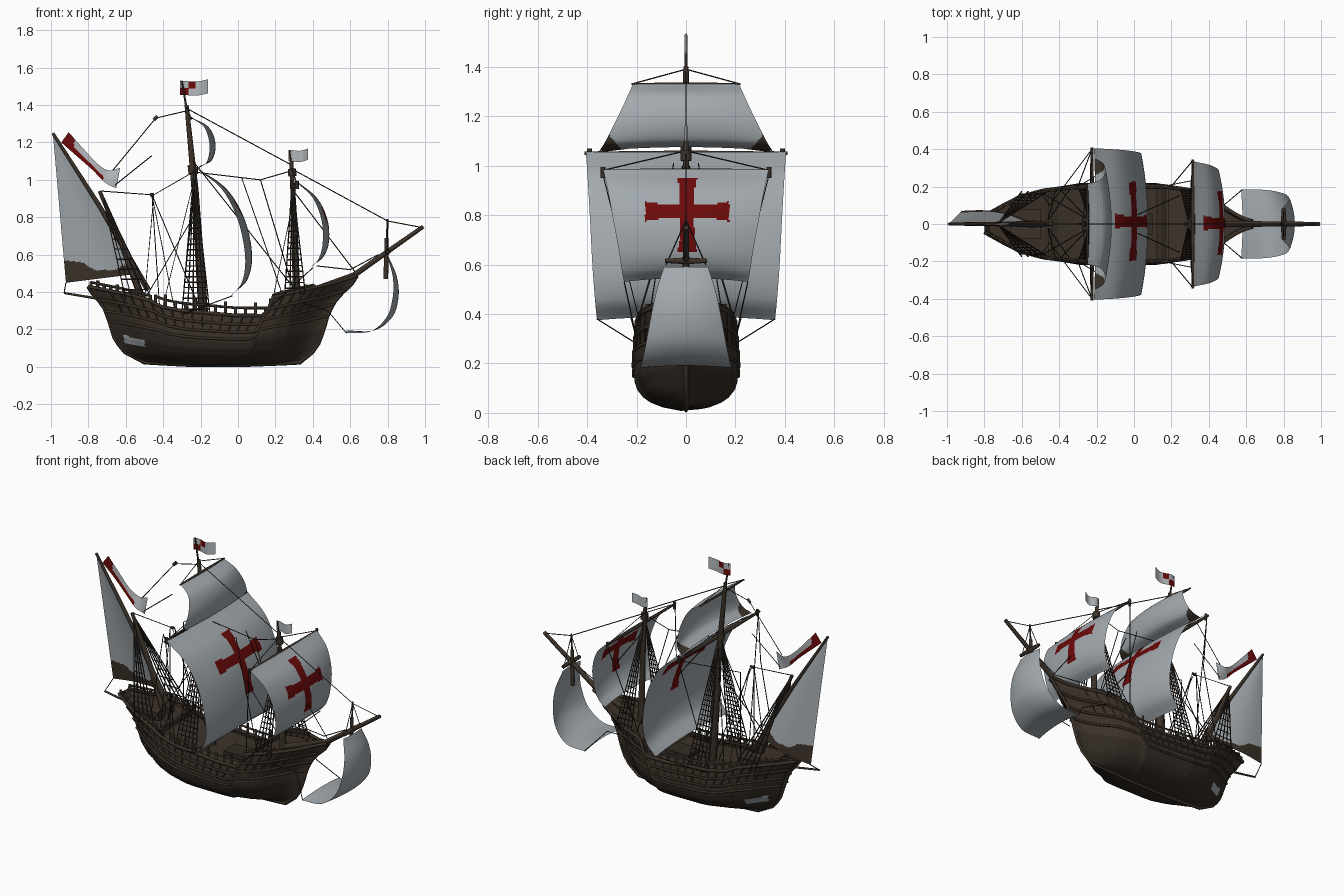
import bpy, bmesh, math
from mathutils import Vector as V

if "Cube" in bpy.data.objects:
    bpy.data.objects.remove(bpy.data.objects["Cube"])

def material(name, rgb):
    m = bpy.data.materials.new(name)
    m.use_nodes = True
    m.diffuse_color = (*rgb, 1)
    b = m.node_tree.nodes["Principled BSDF"]
    b.inputs["Base Color"].default_value = (*rgb, 1)
    b.inputs["Roughness"].default_value = 0.9
    return m

WOOD = material("weathered wood", (0.045, 0.032, 0.022))
DARK = material("tarred wood", (0.032, 0.024, 0.017))
ROPE = material("dark rope", (0.028, 0.023, 0.018))
SAIL = material("pale canvas", (0.36, 0.395, 0.42))
FLAG = material("flag white", (0.45, 0.48, 0.5))
RED = material("deep red", (0.15, 0.003, 0.003))

# ---------- helpers ----------
def lin(pts, x):
    """Piecewise linear lookup."""
    for (a, p), (b, q) in zip(pts, pts[1:]):
        if x <= b:
            t = max(0, (x - a) / (b - a))
            return p + (q - p) * t
    return pts[-1][1]

def spline(rows, t):
    """Smooth curve through evenly spaced vectors."""
    n = len(rows) - 1
    i = min(int(t * n), n - 1)
    f = t * n - i
    p1, p2 = rows[i], rows[i + 1]
    p0 = rows[i - 1] if i else p1 * 2 - p2
    p3 = rows[i + 2] if i + 2 <= n else p2 * 2 - p1
    return p1 + (p2 - p0) * f / 2 + (p0 * 2 - p1 * 5 + p2 * 4 - p3) * f * f / 2 \
        + (p1 * 3 - p0 - p2 * 3 + p3) * f ** 3 / 2

def add_mesh(name, verts, faces, mats, rule=None, smooth=True):
    me = bpy.data.meshes.new(name)
    me.from_pydata(verts, [], faces)
    bm = bmesh.new()
    bm.from_mesh(me)
    bmesh.ops.remove_doubles(bm, verts=bm.verts, dist=1e-5)
    bmesh.ops.recalc_face_normals(bm, faces=bm.faces)
    for f in bm.faces:
        f.smooth = smooth
        if rule:
            f.material_index = rule(f.calc_center_median())
    bm.to_mesh(me)
    bm.free()
    for m in mats:
        me.materials.append(m)
    bpy.context.collection.objects.link(bpy.data.objects.new(name, me))

def sheet(name, fn, nu, nv, mats, rule=None, smooth=True):
    verts = [fn(i / nu, j / nv) for j in range(nv + 1) for i in range(nu + 1)]
    w = nu + 1
    faces = [(j * w + i, j * w + i + 1, j * w + w + i + 1, j * w + w + i)
             for j in range(nv) for i in range(nu)]
    add_mesh(name, verts, faces, mats, rule, smooth)

def tubes(name, paths, r, mat, taper=1, res=0):
    cu = bpy.data.curves.new(name, "CURVE")
    cu.dimensions = "3D"
    cu.bevel_depth, cu.bevel_resolution, cu.use_fill_caps = r, res, True
    for path in paths:
        sp = cu.splines.new("POLY")
        sp.points.add(len(path) - 1)
        for k, p in enumerate(path):
            sp.points[k].co = (*p, 1)
            sp.points[k].radius = 1 + (taper - 1) * k / (len(path) - 1)
    cu.materials.append(mat)
    bpy.context.collection.objects.link(bpy.data.objects.new(name, cu))

def both(paths):
    return paths + [[(x, -y, z) for x, y, z in p] for p in paths]

def box(name, c, d, mat):
    vs = [(c[0] + d[0] * i, c[1] + d[1] * j, c[2] + d[2] * k)
          for i in (-1, 1) for j in (-1, 1) for k in (-1, 1)]
    fs = [(0, 1, 3, 2), (4, 6, 7, 5), (0, 4, 5, 1), (2, 3, 7, 6), (0, 2, 6, 4), (1, 5, 7, 3)]
    add_mesh(name, vs, fs, [mat], smooth=False)

# ---------- hull ----------
STERN = [(0, -.5), (.05, -.57), (.12, -.615), (.3, -.66), (.55, -.69), (.75, -.72), (.88, -.77), (1, -.8)]
BOW = [(0, .33), (.06, .38), (.15, .42), (.35, .455), (.55, .48), (.75, .53), (.88, .6), (1, .635)]
SHEER = [(-.8, .43), (-.6, .39), (-.47, .355), (-.42, .325), (-.3, .3), (0, .275), (.15, .275),
         (.18, .37), (.3, .4), (.5, .445), (.64, .49)]
KEEL = [(-.6, .04), (-.5, .025), (-.2, .008), (0, .01), (.2, .018), (.33, .024), (.4, .035)]
BEAM = [(0, .1), (.05, .45), (.12, .68), (.2, .82), (.32, .94), (.45, .99), (.7, 1), (1, .95)]
PLAN = [(0, .22), (.06, .46), (.13, .72), (.22, .9), (.35, 1), (.68, 1), (.76, .92),
        (.82, .78), (.88, .52), (.93, .28), (.97, .13), (1, .08)]

def hull(s, u, out=0.0):
    x = lin(STERN, u) + (lin(BOW, u) - lin(STERN, u)) * s
    top = lin(SHEER, -.8 + 1.435 * s)
    low = lin(KEEL, x)
    y = .211 * lin(BEAM, u) * lin(PLAN, s) ** (1 + .6 * (1 - u)) + out
    return V((x, y, low + (top - low) * u))

def across(s, u, a):
    """Point between the two sides of the hull, a from -1 to 1."""
    p = hull(s, u)
    return V((p.x, p.y * a, p.z))

def hull_paint(c):
    if -.61 < c.x < -.5 and abs(c.z - .137 + (c.x + .555) * .25) < .019:
        return 2
    return 1 if c.z < .155 + .25 * c.x * c.x else 0

sheet("hull", lambda s, k: across(s, abs(2 * k - 1), 1 if k > .5 else -1), 110, 80, [WOOD, DARK, SAIL], hull_paint)
sheet("transom", lambda a, u: across(0, u, 2 * a - 1), 2, 14, [WOOD])
sheet("stem_face", lambda a, u: across(1, u, 2 * a - 1), 2, 14, [WOOD])
sheet("deck", lambda s, a: across(s, .9, 2 * a - 1), 60, 4, [WOOD], smooth=False)

N = 48
tubes("wales", both([[hull(i / N, u, .002) for i in range(N + 1)] for u in (.52, .66, .82)]), .007, WOOD, res=1)
tubes("gunwale", both([[hull(i / N, 1) for i in range(N + 1)]]), .01, WOOD, res=1)
tubes("hull_ribs", both([[hull(i / 26, u, .002) for u in (.66, .82, 1)] for i in range(2, 24)]), .004, WOOD)
tubes("keel", [[V((p.x, 0, max(p.z, .012))) for p in
               [hull(0, 1 - k / 10) for k in range(10)] + [hull(k / 20, 0) for k in range(21)]
               + [hull(1, k / 10) for k in range(1, 11)]]], .012, WOOD)

# rails on posts around the open decks
for nm, s0, s1, h, n in (("waist", .25, .66, .04, 11), ("poop", .01, .23, .025, 9), ("forecastle", .69, .84, .015, 5)):
    foot = [hull(s0 + (s1 - s0) * i / n, 1, -.006) for i in range(n + 1)]
    up = V((0, 0, h))
    tubes(nm + "_rail", both([[p + up for p in foot]]), .007, WOOD)
    tubes(nm + "_posts", both([[p - up * .5, p + up * (1.2 + .5 * (i % 3 == 1))]
                               for i, p in enumerate(foot)]), .009, WOOD)
box("cargo_hatch", (.02, 0, .26), (.08, .06, .015), DARK)
box("poop_bulkhead", (-.45, 0, .315), (.01, .165, .03), WOOD)
box("forecastle_bulkhead", (.175, 0, .31), (.01, .19, .055), WOOD)
box("cabin", (-.58, 0, .375), (.08, .08, .025), WOOD)

# ---------- masts, yards and tops ----------
for nm, path, r, tp in (("main_mast", [(-.18, 0, .2), (-.23, 0, .95), (-.275, 0, 1.4)], .027, .4),
                        ("fore_mast", [(.315, 0, .33), (.3, 0, .8), (.285, 0, 1.1)], .021, .5),
                        ("mizzen_mast", [(-.5, 0, .33), (-.62, 0, .66), (-.74, 0, .94)], .02, .5),
                        ("bowsprit", [(.3, 0, .37), (.62, 0, .49), (.99, 0, .75)], .02, .55),
                        ("sprit_post", [(.79, 0, .47), (.795, 0, .69)], .013, .8),
                        ("sprit_pole", [(.795, 0, .66), (.8, 0, .79)], .006, .8),
                        ("main_flagpole", [(-.275, 0, 1.38), (-.3, 0, 1.53)], .006, .7),
                        ("fore_flagpole", [(.285, 0, 1.08), (.275, 0, 1.16)], .005, .7),
                        ("mizzen_yard", [(-.48, 0, .41), (-.74, 0, .86), (-.99, 0, 1.25)], .016, .5),
                        ("stern_boom", [(-.72, 0, .36), (-.93, 0, .395)], .007, .8)):
    tubes(nm, [path], r, WOOD, tp, res=2)
for nm, x, z, h, r in (("main_yard", -.225, 1.05, .41, .013), ("topsail_yard", -.25, 1.33, .22, .008),
                       ("fore_yard", .315, .98, .345, .011), ("sprit_yard", .8, .615, .085, .016)):
    tubes(nm, both([[(x, 0, z), (x, h, z)]]), r, WOOD, .6, res=1)
tubes("mast_collars", [[(-.242, 0, 1.03), (-.248, 0, 1.08)], [(.291, 0, 1.02), (.288, 0, 1.06)]], .022, WOOD, res=2)

# ---------- sails ----------
def cross(cy, cz, ly, z0, z1):
    """Red cross with flared arms, from z0 up to z1 and ly to each side of cy."""
    arm = lambda t: .028 + .012 * max(0, t - .6) / .4
    def rule(c):
        y, dz = abs(c.y - cy), c.z - cz
        t = dz / (z1 - cz) if dz > 0 else dz / (z0 - cz)
        return 1 if (y < ly and abs(dz) < arm(y / ly)) or (t < 1 and y < arm(t)) else 0
    return rule

def square_sail(name, rows, belly, rule=None, extra=RED):
    rows = [V(r) for r in rows]                 # x, half width, z from head to foot
    def fn(u, v):
        p, a = spline(rows, v), 2 * u - 1
        sag = math.sin(math.pi * v)
        return V((p.x - belly * a * a * (.3 + sag), p.y * a * (1 - .03 * sag),
                  p.z + .015 * v ** 4 * (1 - a * a)))
    sheet(name, fn, 96, 80, [SAIL, extra], rule)

square_sail("main_sail", [(-.205, .405, 1.055), (-.06, .405, .95), (.035, .4, .79),
                          (.075, .39, .6), (.05, .375, .46), (-.03, .36, .375)], .03, cross(.015, .86, .21, .65, .985))
square_sail("fore_sail", [(.325, .335, .985), (.425, .322, .9), (.48, .303, .78),
                          (.485, .28, .66), (.455, .265, .58), (.4, .25, .53)], .026, cross(.005, .815, .17, .65, .95))
square_sail("top_sail", [(-.24, .215, 1.33), (-.155, .242, 1.28), (-.12, .288, 1.19),
                         (-.14, .332, 1.1), (-.205, .35, 1.06)], .025,
            lambda c: 1 if abs(c.y) > .255 + (c.z - 1.06) * .9 and c.z < 1.13 else 0, WOOD)
square_sail("sprit_sail", [(.805, .09, .59), (.85, .125, .48), (.858, .15, .37),
                           (.825, .17, .265), (.73, .185, .19), (.58, .185, .18)], .025)

# lateen sail, its foot stained brown
PEAK, CLEW, TACK = V((-.99, 0, 1.25)), V((-.92, .07, .45)), V((-.52, 0, .5))
STAIN = [(-.92, .568), (-.83, .558), (-.77, .518), (-.66, .518), (-.58, .56)]
def lateen(u, v):
    p = PEAK.lerp(CLEW, v).lerp(PEAK.lerp(TACK, v), u)
    return p + V((0, .03 * math.sin(math.pi * u) * v, 0))
sheet("mizzen_sail", lateen, 60, 110, [SAIL, WOOD], lambda c: 1 if c.z < lin(STAIN, c.x) else 0)

# ---------- flags ----------
def flag(name, x, z, w, h, rule):
    sheet(name, lambda u, v: V((x + w * u, .007 * math.sin(u * 7), z + h * v - .01 * math.sin(u * 4) * u)),
          20, 8, [FLAG, RED], rule)
flag("main_flag", -.31, 1.455, .15, .075,
     lambda c: 1 if c.x < -.225 and (c.x < -.268) == (c.z < 1.49) else 0)
flag("fore_flag", .27, 1.1, .105, .06, None)
EDGE_A = [V((-.905, 0, 1.255)), V((-.83, 0, 1.17)), V((-.75, 0, 1.085)), V((-.69, .01, 1.05)), V((-.63, 0, 1.065))]
EDGE_B = [V((-.945, 0, 1.2)), V((-.86, 0, 1.125)), V((-.78, -.01, 1.055)), V((-.71, -.01, .985)), V((-.65, 0, .955))]
sheet("mizzen_pennant", lambda u, v: spline(EDGE_B, u).lerp(spline(EDGE_A, u), v), 40, 14, [FLAG, RED],
      lambda c: 1 if c.x < -.875 or (c.x < -.72 and c.z < 1.098 - (c.x + .8) * .98) else 0)

# ---------- shrouds with ratlines ----------
def shrouds(name, head, x0, x1, y, z, n, rungs):
    head = V(head)
    foot = [V((x0 + (x1 - x0) * i / (n - 1), y, z)) for i in range(n)]
    out = [[f, head] for f in foot]
    for k in range(1, rungs):
        t = .9 * k / rungs
        out.append([foot[0].lerp(head, t), foot[-1].lerp(head, t)])
    tubes(name, both(out), .0035, ROPE)
shrouds("main_shrouds", (-.235, .012, 1.05), -.3, -.15, .205, .28, 6, 24)
shrouds("fore_shrouds", (.29, .012, 1.0), .25, .36, .19, .39, 5, 18)
shrouds("mizzen_shrouds", (-.72, .01, .9), -.6, -.46, .175, .36, 5, 9)

# ---------- stays, braces and sheets ----------
tubes("stays", [[(-.27, 0, 1.38), (.285, 0, 1.08)], [(.285, 0, 1.06), (.8, 0, .78), (.985, 0, .745)],
                [(-.27, 0, 1.37), (-.44, 0, 1.33), (-.67, 0, 1.05)], [(-.22, 0, 1.04), (.12, 0, 1.0), (.29, 0, 1.05)],
                [(.12, 0, 1.0), (.3, 0, .4)], [(.29, 0, .95), (.64, 0, .49)], [(-.73, 0, .94), (-.46, 0, .92), (-.2, 0, .3)],
                [(-.92, .07, .45), (-.93, 0, .395)], [(-.66, 0, .97), (-.46, 0, 1.13)],
                [(-.24, 0, 1.1), (.3, 0, .42)], [(.42, 0, .54), (.6, 0, .52), (.75, 0, .6)]], .0028, ROPE)
tubes("running_rigging", both([
    [(-.225, .4, 1.05), (-.45, .1, .92), (-.5, .17, .36)], [(-.225, .4, 1.05), (-.24, 0, 1.1)],
    [(-.03, .36, .38), (-.3, .2, .28)], [(-.25, .22, 1.33), (-.275, 0, 1.39)],
    [(.315, .34, .98), (.288, 0, 1.06)], [(.315, .34, .98), (.19, .19, .38)],
    [(.4, .25, .53), (.15, .2, .3)], [(.58, .185, .18), (.48, .1, .3), (.35, .17, .34)],
    [(.8, .08, .6), (.8, 0, .78)], [(-.225, .4, 1.05), (-.3, .2, .3)],
    [(-.46, .02, .92), (-.42, .18, .33)], [(-.46, .02, .92), (-.34, .19, .31)], [(-.24, .02, .98), (-.4, .19, .33)],
    [(-.24, .02, .8), (-.5, .17, .36)], [(.02, .05, 1.01), (.24, .15, .38)]]), .0026, ROPE)
tubes("rigging_blocks", both([[(-.225, .39, 1.03), (-.225, .39, 1.07)], [(.315, .335, .95), (.315, .335, .995)]])
      + [[(-.45, 0, 1.32), (-.43, 0, 1.34)], [(-.47, 0, .92), (-.45, 0, .92)]], .01, WOOD)
